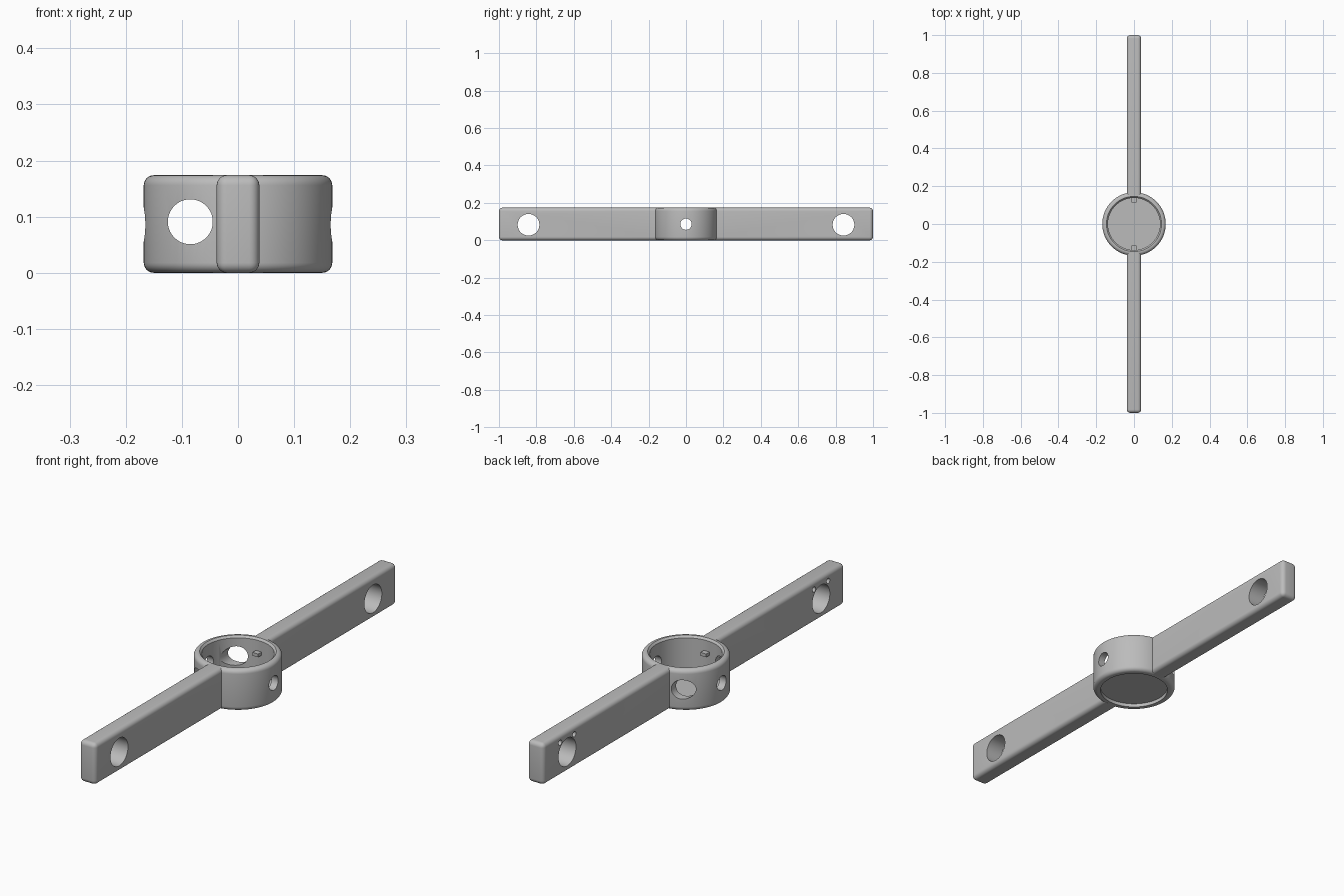
import bpy, bmesh, math
from mathutils import Matrix, Vector

if "Cube" in bpy.data.objects:
    bpy.data.objects.remove(bpy.data.objects["Cube"], do_unlink=True)

HEIGHT = 0.174
OUTER, INNER, ROUND = 0.168, 0.138, 0.018

grey = bpy.data.materials.new("plain_grey")
grey.use_nodes = True
GREY = (0.5, 0.5, 0.5, 1)
grey.diffuse_color = GREY
grey.node_tree.nodes["Principled BSDF"].inputs["Base Color"].default_value = GREY


def finish(name, bm):
    bmesh.ops.recalc_face_normals(bm, faces=bm.faces)
    mesh = bpy.data.meshes.new(name)
    bm.to_mesh(mesh)
    bm.free()
    mesh.materials.append(grey)
    obj = bpy.data.objects.new(name, mesh)
    bpy.context.collection.objects.link(obj)
    return obj


def activate(obj):
    bpy.ops.object.select_all(action="DESELECT")
    obj.select_set(True)
    bpy.context.view_layer.objects.active = obj


def smooth(obj):
    activate(obj)
    bpy.ops.object.shade_smooth_by_angle(angle=math.radians(30))


def cylinder(name, centre, radius, length, axis="Z", sides=64):
    bm = bmesh.new()
    turn = {"X": Matrix.Rotation(math.pi / 2, 4, "Y"),
            "Y": Matrix.Rotation(math.pi / 2, 4, "X"),
            "Z": Matrix()}[axis]
    bmesh.ops.create_cone(bm, cap_ends=True, segments=sides, radius1=radius,
                          radius2=radius, depth=length,
                          matrix=Matrix.Translation(centre) @ turn)
    return finish(name, bm)


def box(name, low, high, bevel=0, bevel_test=None):
    low, high = Vector(low), Vector(high)
    bm = bmesh.new()
    bmesh.ops.create_cube(bm, size=1, matrix=Matrix.Translation((low + high) / 2)
                          @ Matrix.Diagonal((*(high - low), 1)))
    if bevel:
        edges = [e for e in bm.edges if bevel_test(e)]
        bmesh.ops.bevel(bm, geom=edges, offset=bevel, segments=6,
                        profile=0.5, affect="EDGES")
    return finish(name, bm)


def drill(obj, cutters):
    activate(obj)
    for cutter in cutters:
        cutter.hide_render = True
        mod = obj.modifiers.new("hole", "BOOLEAN")
        mod.operation, mod.solver, mod.object = "DIFFERENCE", "EXACT", cutter
        bpy.ops.object.modifier_apply(modifier=mod.name)
        bpy.data.objects.remove(cutter, do_unlink=True)


# Hub ring: rounded outer corners and a small inner chamfer at the top
profile = [(INNER, 0), (OUTER - ROUND, 0)]
for z_mid, start in ((ROUND, -90), (HEIGHT - ROUND, 0)):
    for step in range(7):
        a = math.radians(start + step * 15)
        profile.append((OUTER - ROUND + ROUND * math.cos(a),
                        z_mid + ROUND * math.sin(a)))
profile += [(INNER + 0.008, HEIGHT), (INNER, HEIGHT - 0.008)]
bm = bmesh.new()
verts = [bm.verts.new((r, 0, z)) for r, z in profile]
edges = [bm.edges.new((v, verts[i - 1])) for i, v in enumerate(verts) if
         (v.co - verts[i - 1].co).length > 1e-6 and v not in
         [e.other_vert(verts[i - 1]) for e in verts[i - 1].link_edges]]
bmesh.ops.spin(bm, geom=verts + edges, cent=(0, 0, 0), axis=(0, 0, 1),
               angle=math.tau, steps=64, use_merge=False)
bmesh.ops.remove_doubles(bm, verts=bm.verts, dist=1e-5)
bmesh.ops.dissolve_degenerate(bm, edges=bm.edges, dist=1e-6)
ring = finish("hub_ring", bm)
drill(ring, [cylinder("cutter", (0, 0, 0.086), 0.03, 1, "X"),
             cylinder("cutter", (-0.085, 0, 0.091), 0.04, 1, "Y")])
smooth(ring)

# Thin floor inside the hub, recessed from the underside
smooth(cylinder("hub_floor", (0, 0, 0.0225), INNER + 0.006, 0.015))

for side, label in ((-1, "front"), (1, "back")):
    # Arm: rounded everywhere except where it joins the hub
    ends = sorted((side * 0.15, side))
    arm = box(label + "_arm", (-0.038, ends[0], 0), (0.038, ends[1], HEIGHT),
              ROUND, lambda e: max(abs(v.co.y) for v in e.verts) > 0.9)
    # Large through hole, with two shallow pin holes on the right face
    holes = [cylinder("cutter", (0, side * 0.842, 0.083), 0.058, 0.3, "X")]
    for dy in (-0.047, 0.047):
        holes.append(cylinder("cutter", (-0.03, side * 0.842 + dy, 0.14),
                              0.011, 0.05, "X", 24))
    drill(arm, holes)
    smooth(arm)
    # Small locating tab on the inner hub wall
    tab = sorted((side * 0.115, side * 0.142))
    box(label + "_tab", (-0.013, tab[0], 0.108), (0.013, tab[1], 0.122))
